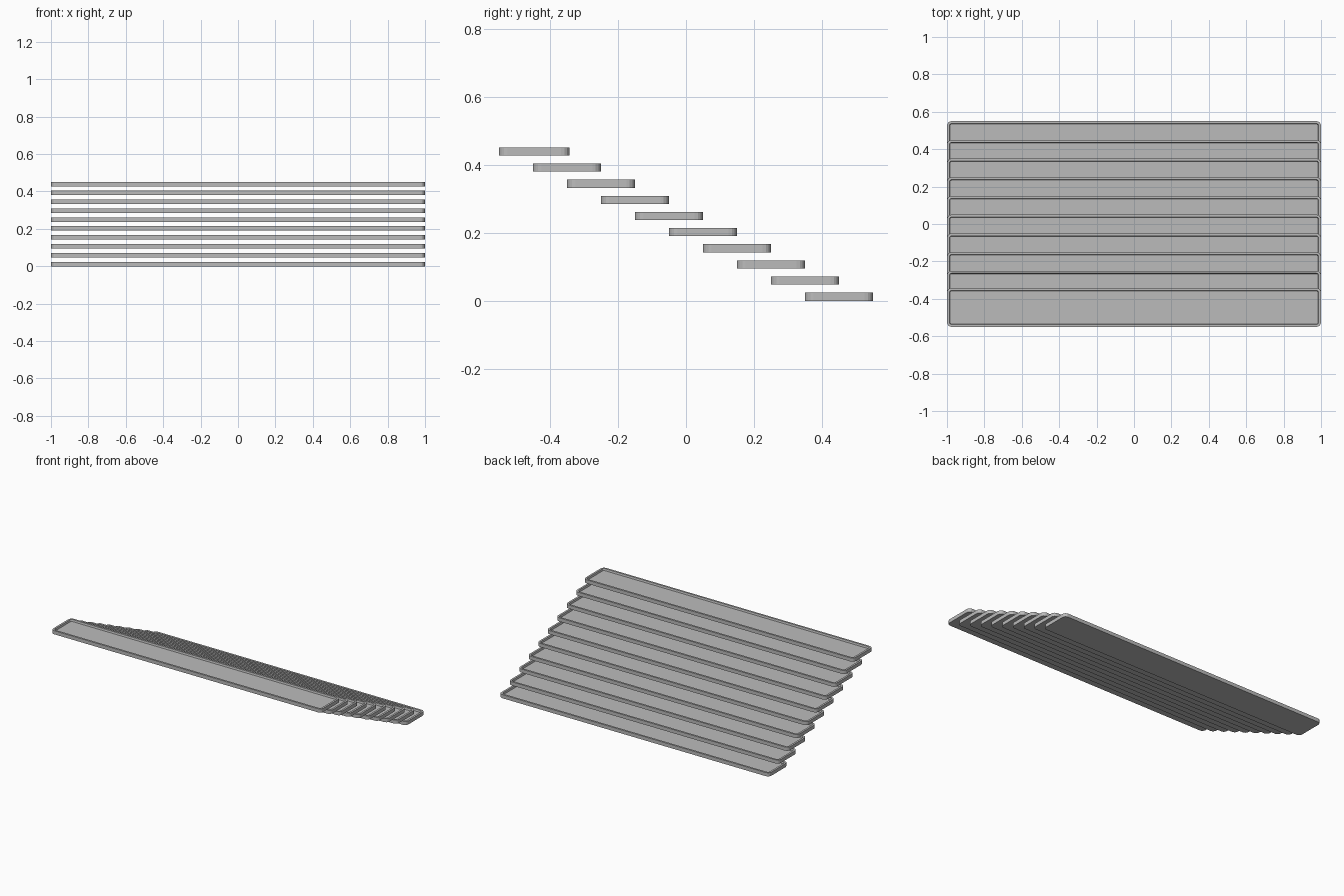
import bpy, bmesh, math

if "Cube" in bpy.data.objects:
    bpy.data.objects.remove(bpy.data.objects["Cube"], do_unlink=True)

COUNT, RUN, RISE = 10, 0.1, 0.0475
HEIGHT, FLOOR = 0.024, 0.012
RIM, RADIUS, STEPS = 0.013, 0.025, 4

grey = bpy.data.materials.new("light grey")
grey.use_nodes = True
grey.diffuse_color = (0.5, 0.5, 0.5, 1)
grey.node_tree.nodes["Principled BSDF"].inputs["Base Color"].default_value = (0.5, 0.5, 0.5, 1)


def rounded_ring(bm, half_x, half_y, radius, z):
    """Ring of vertices around a rounded rectangle."""
    ring = []
    for quarter, (sx, sy) in enumerate([(1, 1), (-1, 1), (-1, -1), (1, -1)]):
        for i in range(STEPS + 1):
            a = math.pi / 2 * (quarter + i / STEPS)
            ring.append(bm.verts.new((sx * (half_x - radius) + radius * math.cos(a),
                                      sy * (half_y - radius) + radius * math.sin(a), z)))
    return ring


def tray(name, depth, y, z):
    """Shallow tray: outer wall, flat rim, inner wall and recessed floor."""
    bm = bmesh.new()
    rings = [rounded_ring(bm, 1 - inset, depth / 2 - inset, RADIUS - inset, level)
             for inset, level in [(0, 0), (0, HEIGHT), (RIM, HEIGHT), (RIM + 0.003, FLOOR)]]
    for low, high in zip(rings, rings[1:]):
        for i in range(len(low)):
            j = (i + 1) % len(low)
            bm.faces.new((low[i], low[j], high[j], high[i]))
    bm.faces.new(rings[0][::-1])
    bm.faces.new(rings[-1])
    mesh = bpy.data.meshes.new(name)
    bm.to_mesh(mesh)
    bm.free()
    mesh.materials.append(grey)
    obj = bpy.data.objects.new(name, mesh)
    obj.location = (0, y, z)
    bpy.context.collection.objects.link(obj)


# Trays climb from the back to the front; the top one is slightly deeper
for n in range(COUNT):
    depth = 0.208 if n == COUNT - 1 else 0.2
    back = 0.55 - n * RUN + (depth - 0.2)
    tray(f"stair_tray_{n + 1}", depth, back - depth / 2, n * RISE)
